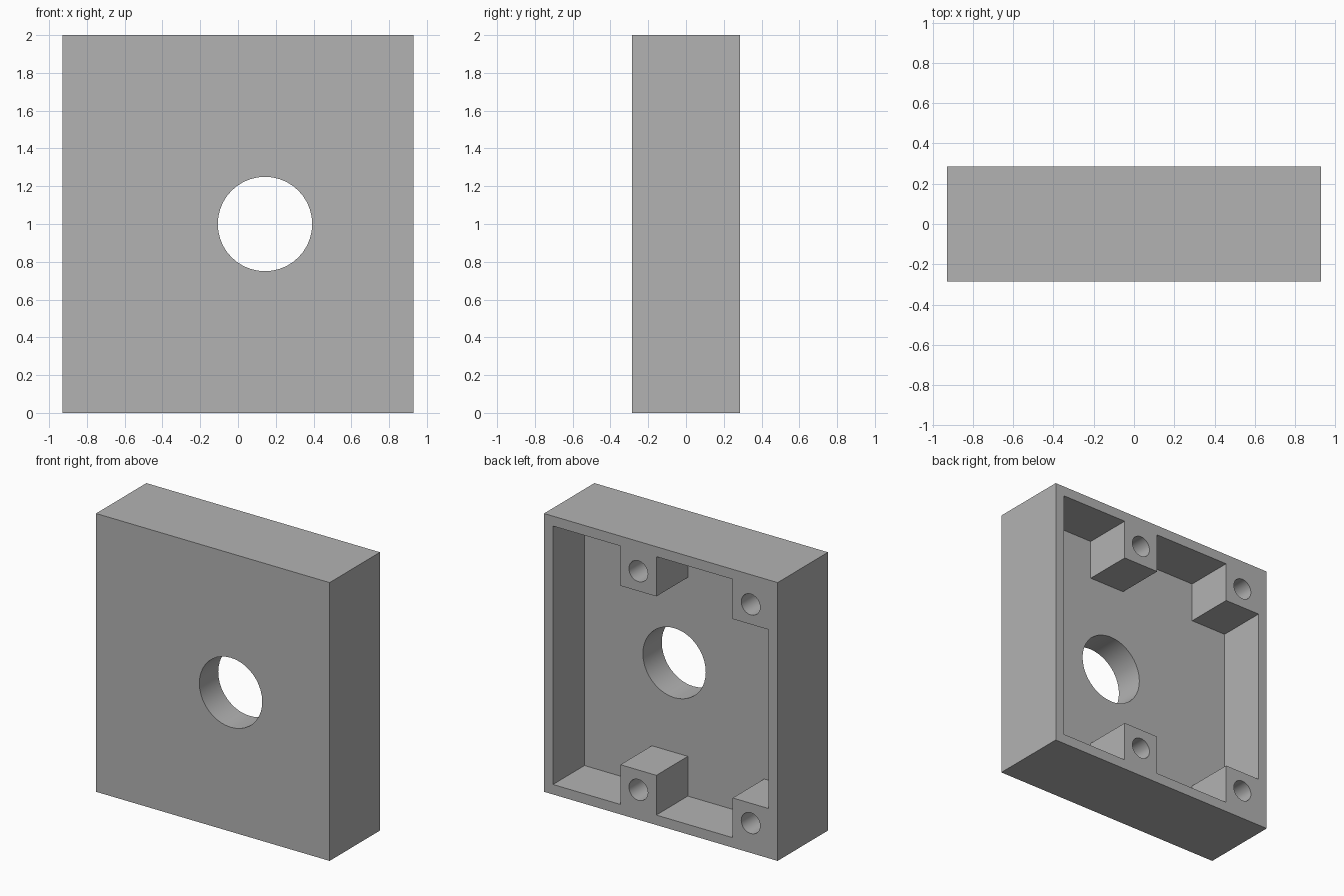
import bpy, bmesh
from math import radians
from mathutils import Matrix

if "Cube" in bpy.data.objects:
    bpy.data.objects.remove(bpy.data.objects["Cube"], do_unlink=True)

U = 2 / 28                      # one design unit
W, D, H = 26 * U, 8 * U, 28 * U
WALL, BOSS, DEPTH = U, 4 * U, 5 * U
BACK, FLOOR = D / 2, D / 2 - DEPTH
BOSS_X = (-10 * U, 2.5 * U)     # boss centres

grey = bpy.data.materials.new("plain grey")
grey.use_nodes = True
grey.diffuse_color = (0.45, 0.45, 0.45, 1)
grey.node_tree.nodes["Principled BSDF"].inputs["Base Color"].default_value = (0.45, 0.45, 0.45, 1)


def make_object(name, bm):
    bmesh.ops.recalc_face_normals(bm, faces=bm.faces)
    mesh = bpy.data.meshes.new(name)
    bm.to_mesh(mesh)
    bm.free()
    mesh.materials.append(grey)
    obj = bpy.data.objects.new(name, mesh)
    bpy.context.collection.objects.link(obj)
    return obj


def prism(name, outline, y0, y1):
    """Extrude an x-z outline along y."""
    bm = bmesh.new()
    face = bm.faces.new([bm.verts.new((x, y0, z)) for x, z in outline])
    ext = bmesh.ops.extrude_face_region(bm, geom=[face])["geom"]
    verts = [v for v in ext if isinstance(v, bmesh.types.BMVert)]
    bmesh.ops.translate(bm, verts=verts, vec=(0, y1 - y0, 0))
    return make_object(name, bm)


def cylinder(name, x, z, radius, y0, y1, sides):
    bm = bmesh.new()
    place = Matrix.Translation((x, (y0 + y1) / 2, z)) @ Matrix.Rotation(radians(90), 4, "X")
    bmesh.ops.create_cone(bm, cap_ends=True, segments=sides, radius1=radius,
                          radius2=radius, depth=y1 - y0, matrix=place)
    return make_object(name, bm)


def cut(target, cutter):
    mod = target.modifiers.new("cut", "BOOLEAN")
    mod.operation, mod.solver, mod.object = "DIFFERENCE", "EXACT", cutter
    bpy.ops.object.modifier_apply(modifier=mod.name)
    bpy.data.objects.remove(cutter, do_unlink=True)


# Outer block
w = W / 2
housing = prism("housing", [(-w, 0), (w, 0), (w, H), (-w, H)], -D / 2, D / 2)
bpy.context.view_layer.objects.active = housing
housing.select_set(True)

# Open back pocket, its outline stepping around the corner and middle bosses
edge, low, step = w - WALL, WALL, WALL + BOSS
corner = BOSS_X[0] + BOSS / 2
left, right = BOSS_X[1] - BOSS / 2, BOSS_X[1] + BOSS / 2
bottom = [(-edge, step), (corner, step), (corner, low), (left, low),
          (left, step), (right, step), (right, low), (edge, low)]
top = [(x, H - z) for x, z in reversed(bottom)]
cut(housing, prism("pocket_cutter", bottom + top, FLOOR, BACK + 0.1))

# Large opening through the front
cut(housing, cylinder("opening_cutter", 2 * U, H / 2, 3.5 * U, -D, D, 40))

# Screw holes in the four bosses
for x in BOSS_X:
    for z in (WALL + BOSS / 2, H - WALL - BOSS / 2):
        cut(housing, cylinder("screw_hole_cutter", x, z, 0.075, FLOOR, BACK + 0.1, 32))

bpy.ops.object.shade_smooth_by_angle(angle=radians(30))
